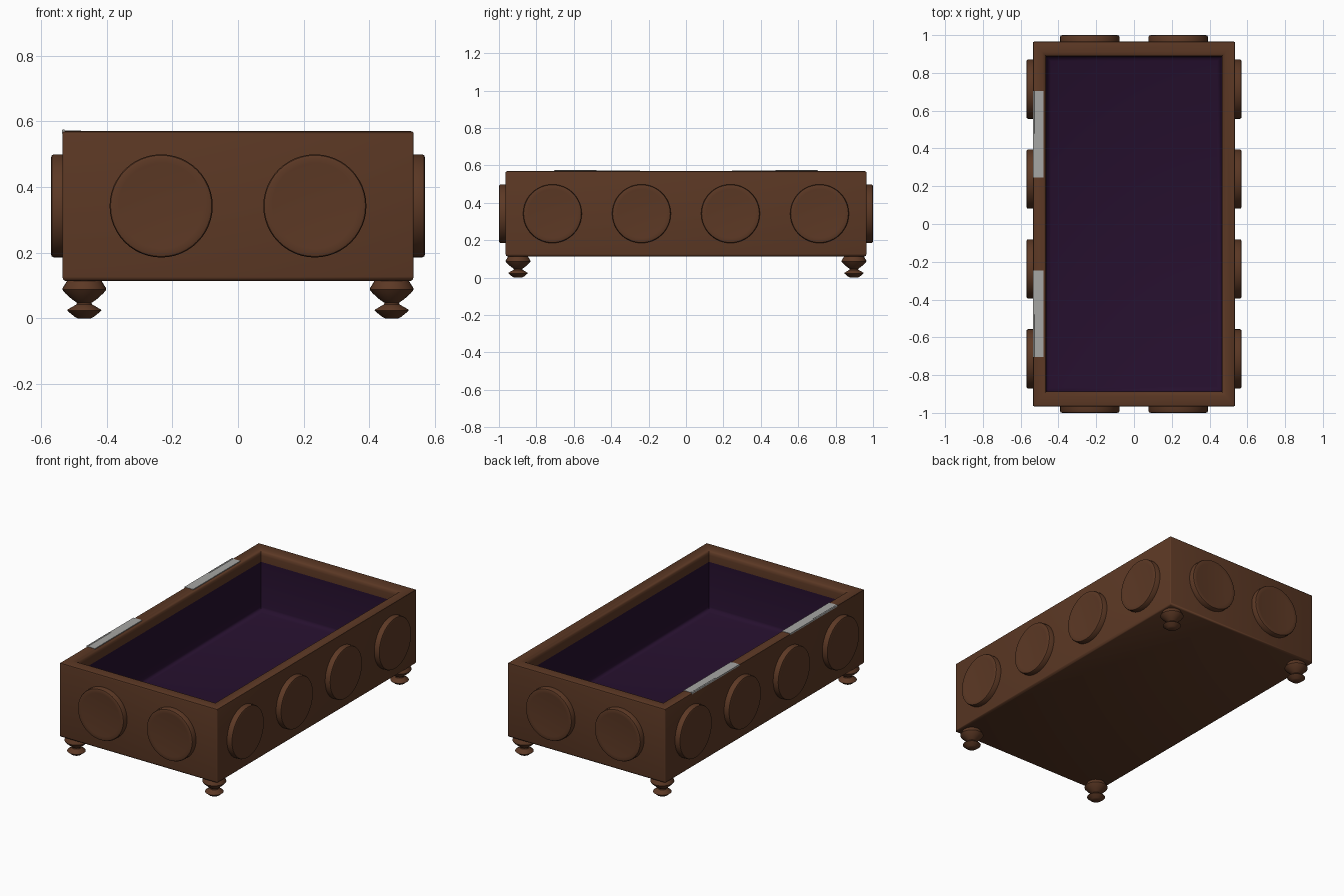
import bpy, bmesh, math
from mathutils import Matrix, Vector

if "Cube" in bpy.data.objects:
    bpy.data.objects.remove(bpy.data.objects["Cube"])


def material(name, rgb):
    m = bpy.data.materials.new(name)
    m.diffuse_color = (*rgb, 1)
    m.use_nodes = True
    m.node_tree.nodes["Principled BSDF"].inputs["Base Color"].default_value = m.diffuse_color
    return m


WOOD = material("dark wood", (0.107, 0.040, 0.018))
LINING = material("purple lining", (0.019, 0.005, 0.027))
METAL = material("grey metal", (0.38, 0.38, 0.37))


def finish(bm, name, mats, angle=35):
    bmesh.ops.recalc_face_normals(bm, faces=bm.faces)
    me = bpy.data.meshes.new(name)
    bm.to_mesh(me)
    bm.free()
    for m in mats:
        me.materials.append(m)
    ob = bpy.data.objects.new(name, me)
    bpy.context.collection.objects.link(ob)
    bpy.context.view_layer.objects.active = ob
    ob.select_set(True)
    bpy.ops.object.shade_smooth_by_angle(angle=math.radians(angle))
    ob.select_set(False)
    return ob


def lathe(name, profile, matrix, mat, sides=32):
    """Spin (radius, height) points about local z, with capped ends."""
    bm = bmesh.new()
    rings = [[bm.verts.new(matrix @ Vector((r * math.cos(a), r * math.sin(a), h)))
              for a in (2 * math.pi * i / sides for i in range(sides))]
             for r, h in profile]
    for lo, hi in zip(rings, rings[1:]):
        for i in range(sides):
            j = (i + 1) % sides
            bm.faces.new((lo[i], lo[j], hi[j], hi[i]))
    bm.faces.new(rings[0])
    bm.faces.new(rings[-1])
    return finish(bm, name, [mat])


def block(name, lo, hi, mat):
    bm = bmesh.new()
    lo, hi = Vector(lo), Vector(hi)
    bmesh.ops.create_cube(bm, size=1, matrix=Matrix.Translation((lo + hi) / 2)
                          @ Matrix.Diagonal((*(hi - lo), 1)))
    return finish(bm, name, [mat])


# Open box: rectangular loops (half x, half y, z) from the base, over the rim, to the inner floor
loops = [(0.525, 0.955, 0.113), (0.532, 0.962, 0.117), (0.535, 0.965, 0.127),
         (0.535, 0.965, 0.560), (0.533, 0.963, 0.567), (0.526, 0.956, 0.570),
         (0.487, 0.912, 0.570), (0.474, 0.897, 0.566), (0.467, 0.889, 0.556),
         (0.465, 0.887, 0.540), (0.465, 0.887, 0.500),
         (0.465, 0.887, 0.225), (0.458, 0.880, 0.208), (0.440, 0.862, 0.200)]
LINING_START = 10
bm = bmesh.new()
rings = [[bm.verts.new((sx * x, sy * y, z)) for sx, sy in ((-1, -1), (1, -1), (1, 1), (-1, 1))]
         for x, y, z in loops]
for k in range(len(rings) - 1):
    for i in range(4):
        j = (i + 1) % 4
        f = bm.faces.new((rings[k][i], rings[k][j], rings[k + 1][j], rings[k + 1][i]))
        f.material_index = int(k >= LINING_START)
bm.faces.new(rings[0])
bm.faces.new(rings[-1]).material_index = 1
# Slightly round the vertical outer corners
corners = [e for e in bm.edges if all(v in rings[2] + rings[3] for v in e.verts)
           and abs(e.verts[0].co.z - e.verts[1].co.z) > 0.3]
bmesh.ops.bevel(bm, geom=corners, offset=0.006, segments=2, profile=0.5, affect='EDGES')
finish(bm, "open_box", [WOOD, LINING], 50)

# Round medallions: two on each end, four on each long side
disc = [(0.157, -0.01), (0.157, 0.026), (0.154, 0.032), (0.146, 0.035), (0.130, 0.033)]
for s in (-1, 1):
    for x in (-0.234, 0.234):
        m = Matrix.Translation((x, s * 0.965, 0.342)) @ Matrix.Rotation(-s * math.pi / 2, 4, 'X')
        lathe("end_medallion", disc, m, WOOD, 48)
    for y in (-0.714, -0.238, 0.238, 0.714):
        m = Matrix.Translation((s * 0.535, y, 0.342)) @ Matrix.Rotation(s * math.pi / 2, 4, 'Y')
        lathe("side_medallion", disc, m, WOOD, 48)

# Turned feet
foot = [(0.020, 0.0), (0.030, 0.005), (0.052, 0.023), (0.050, 0.027), (0.024, 0.042),
        (0.022, 0.047), (0.038, 0.058), (0.058, 0.076), (0.067, 0.087), (0.066, 0.092),
        (0.056, 0.108), (0.050, 0.118)]
for sx in (-1, 1):
    for sy in (-1, 1):
        lathe("foot", foot, Matrix.Translation((sx * 0.468, sy * 0.898, 0)), WOOD, 24)

# Hinge plates on the left rim, each with a half-length knuckle at its outer end
for s in (-1, 1):
    y0, y1 = sorted((s * 0.247, s * 0.705))
    block("hinge_plate", (-0.536, y0, 0.563), (-0.478, y1, 0.572), METAL)
    m = Matrix.Translation((-0.531, s * 0.478, 0.5705)) @ Matrix.Rotation(-s * math.pi / 2, 4, 'X')
    lathe("hinge_knuckle", [(0.005, 0), (0.005, 0.226)], m, METAL, 12)
